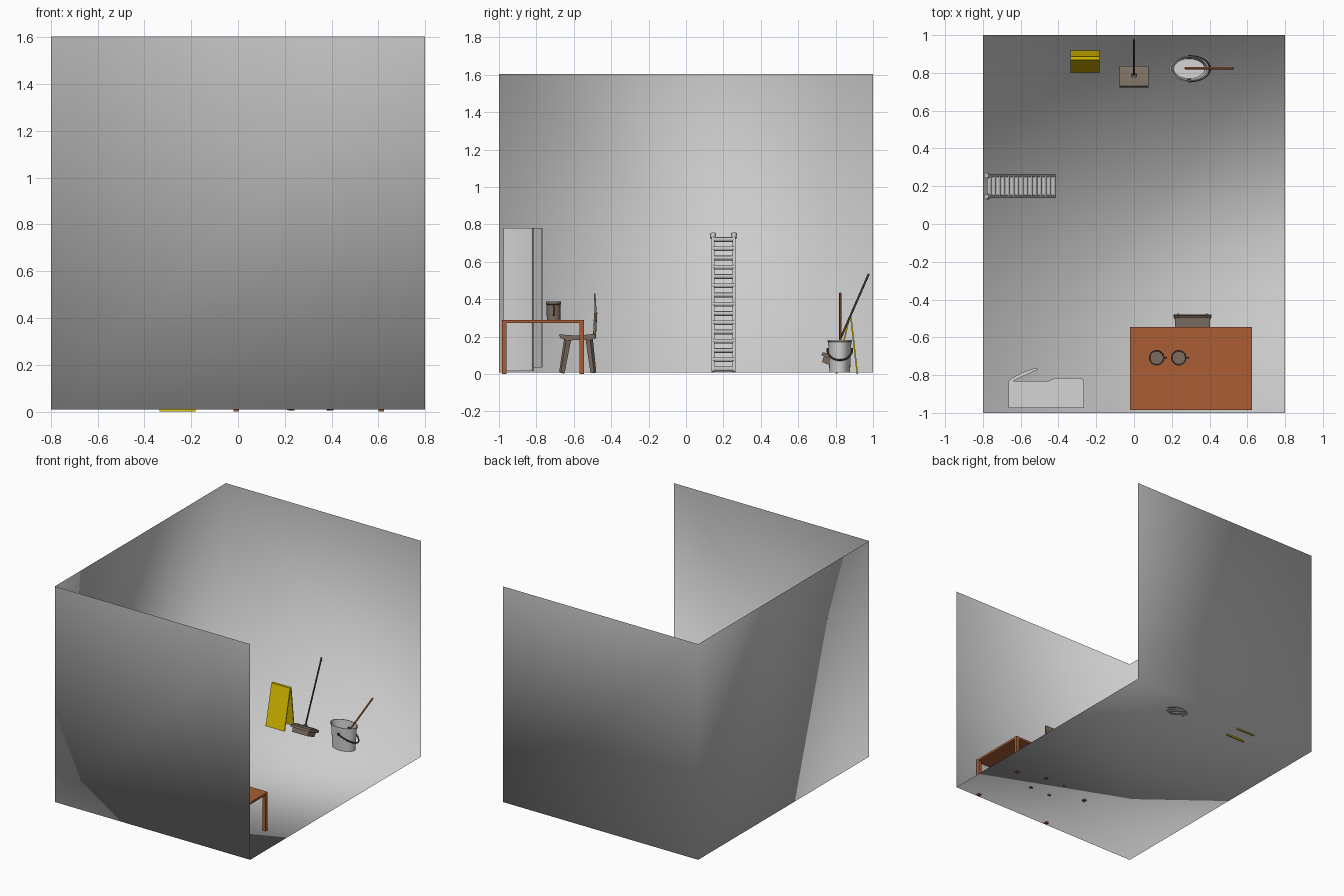
import bpy, bmesh, math
from mathutils import Vector

if "Cube" in bpy.data.objects:
    bpy.data.objects.remove(bpy.data.objects["Cube"], do_unlink=True)


def material(name, rgb):
    m = bpy.data.materials.new(name)
    m.use_nodes = True
    m.diffuse_color = (*rgb, 1)
    m.node_tree.nodes["Principled BSDF"].inputs["Base Color"].default_value = (*rgb, 1)
    return m


PLASTER = material("plaster grey", (0.6, 0.6, 0.6))
ENAMEL = material("white enamel", (0.66, 0.66, 0.66))
METAL = material("ladder metal", (0.55, 0.55, 0.55))
WOOD = material("orange wood", (0.40, 0.11, 0.035))
TAUPE = material("taupe wood", (0.2, 0.155, 0.12))
DARK = material("dark rubber", (0.06, 0.05, 0.045))
YELLOW = material("warning yellow", (0.72, 0.52, 0.0))


def finish(name, bm, mat, smooth=35, fix=True):
    if fix:
        bmesh.ops.recalc_face_normals(bm, faces=bm.faces)
    me = bpy.data.meshes.new(name)
    bm.to_mesh(me)
    bm.free()
    ob = bpy.data.objects.new(name, me)
    bpy.context.collection.objects.link(ob)
    me.materials.append(mat)
    bpy.ops.object.select_all(action="DESELECT")
    ob.select_set(True)
    bpy.context.view_layer.objects.active = ob
    bpy.ops.object.shade_smooth_by_angle(angle=math.radians(smooth))
    return ob


def box(name, lo, hi, mat, bevel=0):
    # axis-aligned box given by two opposite corners
    bm = bmesh.new()
    bmesh.ops.create_cube(bm, size=1)
    for v in bm.verts:
        v.co = [lo[i] + (v.co[i] + 0.5) * (hi[i] - lo[i]) for i in range(3)]
    if bevel:
        bmesh.ops.bevel(bm, geom=bm.edges[:], offset=bevel, segments=2, affect="EDGES", profile=0.5)
    return finish(name, bm, mat)


def rod(name, a, b, r1, mat, r2=None, sides=12):
    # straight round or square bar between two points
    a, b = Vector(a), Vector(b)
    bm = bmesh.new()
    bmesh.ops.create_cone(bm, cap_ends=True, segments=sides, radius1=r1,
                          radius2=r2 or r1, depth=(b - a).length)
    if sides == 4:
        bmesh.ops.rotate(bm, verts=bm.verts, matrix=Vector((1, 1, 0)).to_track_quat("X", "Z").to_matrix())
    bm.transform((b - a).to_track_quat("Z", "Y").to_matrix().to_4x4())
    bmesh.ops.translate(bm, verts=bm.verts, vec=(a + b) / 2)
    return finish(name, bm, mat)


def prism(name, pts, lo, hi, mat, axis="z"):
    # polygon extruded along z, or (y, z) polygon extruded along x
    bm = bmesh.new()
    place = (lambda p, h: (p[0], p[1], h)) if axis == "z" else (lambda p, h: (h, p[0], p[1]))
    face = bm.faces.new([bm.verts.new(place(p, lo)) for p in pts])
    ext = bmesh.ops.extrude_face_region(bm, geom=[face])
    move = Vector((0, 0, hi - lo)) if axis == "z" else Vector((hi - lo, 0, 0))
    bmesh.ops.translate(bm, vec=move, verts=[g for g in ext["geom"] if isinstance(g, bmesh.types.BMVert)])
    return finish(name, bm, mat)


def lathe(name, profile, loc, mat, sx=1, sy=1, sides=32):
    # turned shape from (radius, height) points, optionally oval
    bm = bmesh.new()
    rings = []
    for r, z in profile:
        rings.append([bm.verts.new((loc[0] + sx * r * math.cos(math.tau * i / sides),
                                    loc[1] + sy * r * math.sin(math.tau * i / sides),
                                    loc[2] + z)) for i in range(sides)])
    for a, b in zip(rings, rings[1:]):
        for i in range(sides):
            j = (i + 1) % sides
            bm.faces.new((a[i], a[j], b[j], b[i]))
    bm.faces.new(rings[0])
    bm.faces.new(rings[-1])
    return finish(name, bm, mat)


def tube(name, pts, r, mat):
    cu = bpy.data.curves.new(name, "CURVE")
    cu.dimensions = "3D"
    cu.bevel_depth = r
    cu.bevel_resolution = 2
    cu.use_fill_caps = True
    sp = cu.splines.new("POLY")
    sp.points.add(len(pts) - 1)
    for p, co in zip(sp.points, pts):
        p.co = (*co, 1)
    ob = bpy.data.objects.new(name, cu)
    bpy.context.collection.objects.link(ob)
    cu.materials.append(mat)


# Room shell: floor and three thin walls, softly shaded, open above and on one side
bm = bmesh.new()
v = [bm.verts.new((x, y, z)) for z in (0.008, 1.604)
     for x, y in ((-0.8, -1), (0.8, -1), (0.8, 1), (-0.8, 1))]
for ids in ((0, 1, 2, 3), (0, 4, 5, 1), (2, 6, 7, 3), (3, 7, 4, 0)):
    bm.faces.new([v[i] for i in ids])
finish("room_shell", bm, PLASTER, smooth=180, fix=False)

# Refrigerator: closed rounded half, open half with shelves, door ajar
prism("fridge_closed_half", [(-0.45, -0.975), (-0.265, -0.975), (-0.265, -0.835), (-0.272, -0.82),
      (-0.30, -0.815), (-0.40, -0.815), (-0.43, -0.82), (-0.45, -0.83)], 0.015, 0.78, ENAMEL)
box("fridge_back", (-0.665, -0.975, 0.015), (-0.45, -0.96, 0.78), ENAMEL)
box("fridge_side", (-0.665, -0.975, 0.015), (-0.65, -0.83, 0.78), ENAMEL)
for n, z in (("bottom", 0.015), ("lower_shelf", 0.26), ("upper_shelf", 0.51), ("top", 0.765)):
    box("fridge_" + n, (-0.66, -0.97, z), (-0.45, -0.83, z + 0.015), ENAMEL)
prism("fridge_open_door", [(-0.665, -0.832), (-0.645, -0.815), (-0.59, -0.785), (-0.535, -0.766),
      (-0.512, -0.766), (-0.512, -0.772), (-0.65, -0.835)], 0.035, 0.78, ENAMEL)

# Table
X0, X1, Y0, Y1 = -0.02, 0.625, -0.985, -0.545
box("table_top", (X0, Y0, 0.274), (X1, Y1, 0.29), WOOD)
for x in (X0, X1 - 0.024):
    for y in (Y0, Y1 - 0.024):
        box("table_leg", (x, y, 0), (x + 0.024, y + 0.024, 0.275), WOOD)

# Two mugs with ear handles
for x in (0.12, 0.237):
    lathe("mug", [(0.036, 0), (0.038, 0.08), (0.041, 0.083), (0.041, 0.097), (0.037, 0.097),
                  (0.034, 0.01)], (x, -0.708, 0.29), TAUPE)
    tube("mug_handle", [(x + 0.036 + 0.016 * math.sin(t * math.pi / 8), -0.708,
                         0.34 + 0.026 * math.cos(t * math.pi / 8)) for t in range(9)], 0.004, TAUPE)

# Chair tucked under the table
CX = 0.31
prism("chair_seat", [(-0.68, 0.212), (-0.672, 0.193), (-0.64, 0.18), (-0.5, 0.182), (-0.484, 0.2),
      (-0.487, 0.215), (-0.58, 0.205)], CX - 0.093, CX + 0.093, TAUPE, axis="x")
for s in (-1, 1):
    rod("chair_front_leg", (CX + s * 0.085, -0.664, 0.006), (CX + s * 0.07, -0.632, 0.19), 0.016, TAUPE, 0.02, 4)
    rod("chair_back_leg", (CX + s * 0.085, -0.495, 0.006), (CX + s * 0.07, -0.518, 0.19), 0.016, TAUPE, 0.02, 4)
    rod("chair_back_post", (CX + s * 0.075, -0.49, 0.19), (CX + s * 0.075, -0.482, 0.33), 0.008, TAUPE)
prism("chair_backrest", [(-0.494, 0.28), (-0.482, 0.28), (-0.479, 0.35), (-0.484, 0.43), (-0.492, 0.43),
      (-0.489, 0.35)], CX - 0.1, CX + 0.1, TAUPE, axis="x")

# Ladder leaning on the wall
foot, head = Vector((-0.42, 0, 0.012)), Vector((-0.782, 0, 0.75))
for y in (0.145, 0.257):
    off = Vector((0, y, 0))
    rod("ladder_rail", foot + off, head + off, 0.012, METAL, sides=4)
    rod("ladder_cap", head.lerp(foot, 0.03) + off, head + off, 0.014, METAL)
for i in range(15):
    p = foot.lerp(head, 0.02 + i * 0.067)
    rod("ladder_rung", p + Vector((0, 0.145, 0)), p + Vector((0, 0.257, 0)), 0.0122, METAL)

# Folding floor sign
for n, y0, y1, yt in (("front", 0.80, 0.808, 0.873), ("back", 0.912, 0.92, 0.882)):
    prism("sign_" + n + "_panel", [(y0, 0), (y1, 0), (yt + 0.004, 0.30), (yt - 0.004, 0.30)],
          -0.335, -0.182, YELLOW, axis="x")
box("sign_hinge", (-0.335, 0.868, 0.29), (-0.182, 0.888, 0.302), YELLOW)

# Broom leaning on the back wall, head square to its handle
base = Vector((0, 0.785, 0.096))
tip = Vector((0, 0.977, 0.535))
along = (tip - base).normalized()
across = Vector((0, along.z, -along.y))
rod("broom_handle", base - along * 0.01, tip, 0.0055, DARK)


def section(*uv):
    # (y, z) points from offsets across and along the handle
    return [((base + across * u + along * w).y, (base + across * u + along * w).z) for u, w in uv]


prism("broom_block", section((-0.058, -0.02), (0.058, -0.02), (0.058, -0.004), (0.02, 0.006),
      (-0.02, 0.006), (-0.058, -0.004)), -0.078, 0.078, TAUPE, axis="x")
prism("broom_bristles", section((-0.044, -0.02), (0.044, -0.02), (0.036, -0.052), (-0.04, -0.052)),
      -0.066, 0.066, TAUPE, axis="x")
box("broom_socket", (-0.012, 0.775, 0.085), (0.012, 0.8, 0.112), TAUPE, 0.003)

# Oval bucket with hanging bail and a wooden stick
BX, BY = 0.292, 0.822
lathe("bucket", [(0.086, 0), (0.097, 0.164), (0.104, 0.166), (0.104, 0.174), (0.096, 0.174),
                 (0.082, 0.01)], (BX, BY, 0.008), ENAMEL, 1, 0.64, 40)
tube("bucket_bail", [(BX + 0.112 * math.sin(t * math.pi / 20), BY - 0.067 * math.cos(t * math.pi / 20),
                      0.13 - 0.056 * math.sin(t * math.pi / 20)) for t in range(21)], 0.005, DARK)
for s in (-1, 1):
    rod("bail_pivot", (BX, BY + s * 0.055, 0.13), (BX, BY + s * 0.07, 0.13), 0.009, DARK)
rod("stirring_stick", (0.272, 0.825, 0.05), (0.525, 0.825, 0.432), 0.006, WOOD)
